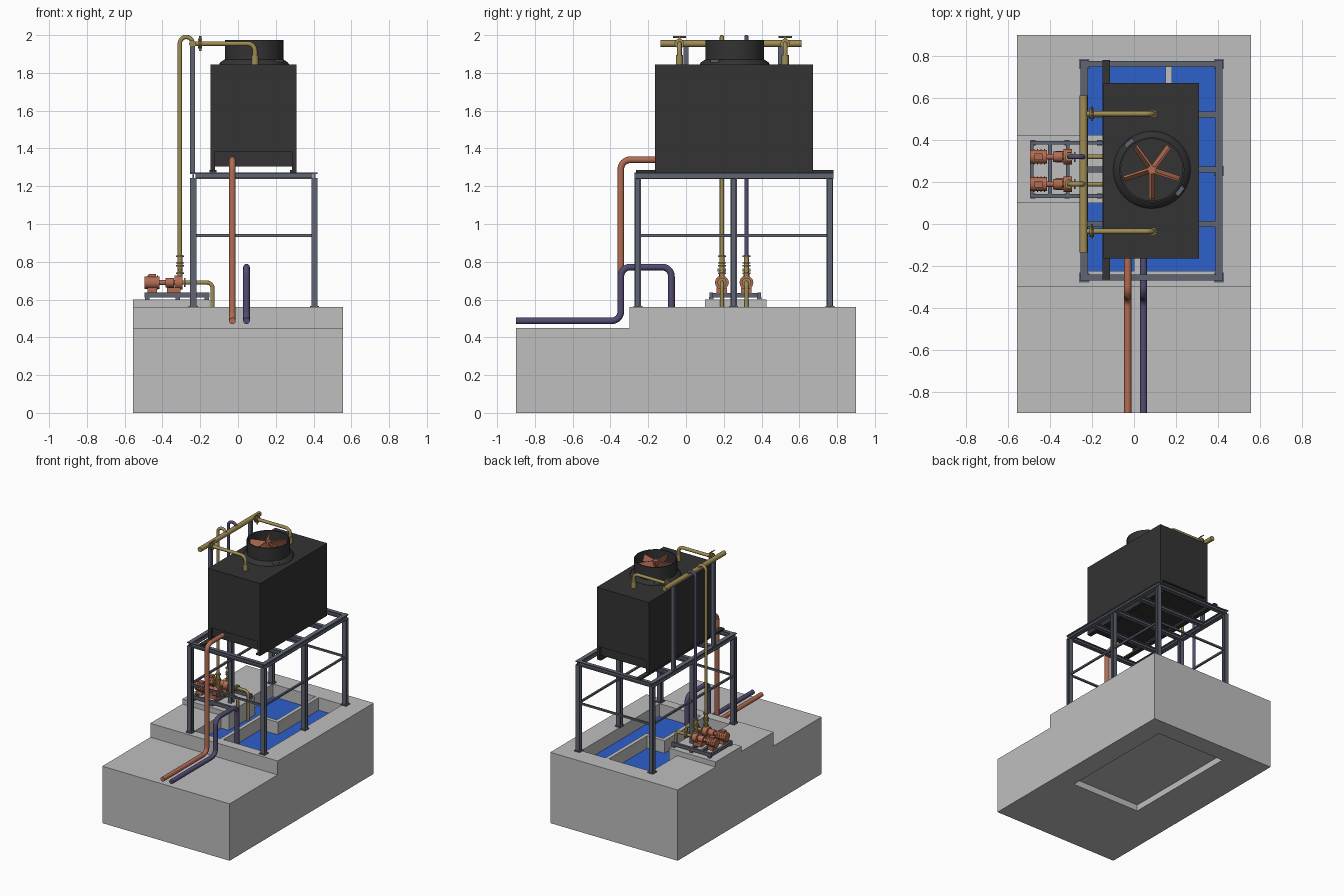
import bpy, bmesh, math
from mathutils import Vector, Matrix

if "Cube" in bpy.data.objects:
    bpy.data.objects.remove(bpy.data.objects["Cube"])

def mat(name, c):
    m = bpy.data.materials.new(name)
    m.diffuse_color = (*c, 1)
    m.use_nodes = True
    m.node_tree.nodes["Principled BSDF"].inputs["Base Color"].default_value = m.diffuse_color
    return m

CONCRETE = mat("concrete", (0.52, 0.52, 0.52))
DARK = mat("dark_casing", (0.033, 0.033, 0.033))
STEEL = mat("grey_steel", (0.115, 0.13, 0.17))
GOLD = mat("brass_pipe", (0.35, 0.27, 0.09))
COPPER = mat("copper", (0.45, 0.15, 0.085))
PURPLE = mat("purple_pipe", (0.09, 0.07, 0.17))
WATER = mat("blue_water", (0.026, 0.115, 0.6))

def finish(name, bm, m, smooth=False):
    bmesh.ops.recalc_face_normals(bm, faces=bm.faces)
    me = bpy.data.meshes.new(name)
    bm.to_mesh(me)
    bm.free()
    return add(name, me, m, smooth)

def add(name, me, m, smooth):
    me.materials.clear()
    me.materials.append(m)
    ob = bpy.data.objects.new(name, me)
    bpy.context.collection.objects.link(ob)
    if smooth:
        bpy.ops.object.select_all(action='DESELECT')
        ob.select_set(True)
        bpy.context.view_layer.objects.active = ob
        bpy.ops.object.shade_smooth_by_angle(angle=math.radians(40))
    return ob

def box(name, x, y, z, m):
    """Box from (min, max) pairs."""
    bm = bmesh.new()
    size = [b - a for a, b in (x, y, z)]
    mid = [(a + b) / 2 for a, b in (x, y, z)]
    bmesh.ops.create_cube(bm, size=1, matrix=Matrix.Translation(mid) @ Matrix.Diagonal((*size, 1)))
    return finish(name, bm, m)

def prism(name, pts, vec, m):
    """Polygon extruded along a vector."""
    bm = bmesh.new()
    f = bm.faces.new([bm.verts.new(p) for p in pts])
    r = bmesh.ops.extrude_face_region(bm, geom=[f])
    bmesh.ops.translate(bm, vec=vec, verts=[v for v in r["geom"] if isinstance(v, bmesh.types.BMVert)])
    return finish(name, bm, m)

def ibeam(name, a, b, w, h, m=STEEL, side=None):
    """I-section between two points; side is the flange direction."""
    a, b = Vector(a), Vector(b)
    d = (b - a).normalized()
    s = Vector(side) if side else Vector((d.y, -d.x, 0))
    u = s.cross(d)
    t, k = 0.007, 0.004
    half = [(-w/2, -h/2), (w/2, -h/2), (w/2, -h/2 + t), (k, -h/2 + t), (k, h/2 - t), (w/2, h/2 - t), (w/2, h/2)]
    prof = half + [(-w/2, h/2), (-w/2, h/2 - t), (-k, h/2 - t), (-k, -h/2 + t), (-w/2, -h/2 + t)]
    return prism(name, [a + s * p + u * q for p, q in prof], b - a, m)

def pipe(name, pts, r, m, bend=0.05):
    """Round pipe through points with rounded corners."""
    P = [Vector(p) for p in pts]
    path = [P[0]]
    for i in range(1, len(P) - 1):
        u, v = (P[i-1] - P[i]).normalized(), (P[i+1] - P[i]).normalized()
        c = P[i] + (u + v) * bend
        for k in range(9):
            t = k * math.pi / 16
            path.append(c - v * bend * math.cos(t) - u * bend * math.sin(t))
    path.append(P[-1])
    cu = bpy.data.curves.new(name, 'CURVE')
    cu.dimensions = '3D'
    cu.bevel_depth, cu.bevel_resolution, cu.use_fill_caps = r, 4, True
    sp = cu.splines.new('POLY')
    sp.points.add(len(path) - 1)
    for q, p in zip(sp.points, path):
        q.co = (*p, 1)
    ob = bpy.data.objects.new(name, cu)
    me = bpy.data.meshes.new_from_object(ob)
    bpy.data.objects.remove(ob)
    return add(name, me, m, True)

def rod(name, a, b, r, m):
    return pipe(name, [a, b], r, m)

def lathe(name, prof, centre, m):
    """Closed (radius, z) profile turned about z."""
    bm = bmesh.new()
    vs = [bm.verts.new((r, 0, z)) for r, z in prof]
    es = [bm.edges.new((vs[i], vs[(i + 1) % len(vs)])) for i in range(len(vs))]
    bmesh.ops.spin(bm, geom=vs + es, cent=(0, 0, 0), axis=(0, 0, 1), angle=2 * math.pi, steps=40)
    bmesh.ops.remove_doubles(bm, verts=bm.verts, dist=1e-5)
    bmesh.ops.translate(bm, vec=centre, verts=bm.verts)
    return finish(name, bm, m, True)

# Stepped concrete base, cut by the pool above and a shallow pocket below
base = prism("concrete_base", [(-0.557, y, z) for y, z in
             [(-0.9, 0), (0.9, 0), (0.9, 0.56), (-0.3, 0.56), (-0.3, 0.45), (-0.9, 0.45)]], (1.114, 0, 0), CONCRETE)
for nm, z in (("pool_cutter", (0.1, 0.8)), ("pocket_cutter", (-0.1, 0.05))):
    c = box(nm, (-0.22, 0.39), (-0.225, 0.75), z, CONCRETE)
    c.hide_render = True
    mod = base.modifiers.new(nm, 'BOOLEAN')
    mod.object, mod.operation, mod.solver = c, 'DIFFERENCE', 'EXACT'
    bpy.context.view_layer.objects.active = base
    bpy.ops.object.modifier_apply(modifier=nm)
    bpy.data.objects.remove(c)
box("pool_water", (-0.225, 0.395), (-0.23, 0.755), (0.2, 0.46), WATER)
# Cranked dividing wall and pump pad
prism("pool_divider", [(x, y, 0.3) for x, y in
      [(0, -0.23), (0.03, -0.23), (0.03, 0.24), (0.18, 0.24), (0.18, 0.755), (0.15, 0.755), (0.15, 0.27), (0, 0.27)]],
      (0, 0, 0.259), CONCRETE)
box("pump_pad", (-0.557, -0.15), (0.1, 0.425), (0.4, 0.6), CONCRETE)

# Steel stand
X, Y = (-0.237, 0.405), (-0.255, 0.252, 0.762)
for x in X:
    for y in Y:
        ibeam("stand_leg", (x, y, 0.56), (x, y, 1.24), 0.034, 0.034, side=(1, 0, 0))
        box("leg_foot", (x - 0.024, x + 0.024), (y - 0.024, y + 0.024), (0.56, 0.567), STEEL)
    ibeam("stand_side_beam", (x, -0.272, 1.255), (x, 0.78, 1.255), 0.034, 0.036)
    box("side_brace", (x - 0.007, x + 0.007), (-0.25, 0.76), (0.932, 0.946), STEEL)
for y in (-0.255, 0.0, 0.26, 0.52, 0.762):
    ibeam("stand_cross_beam", (-0.225, y, 1.255), (0.395, y, 1.255), 0.03, 0.034)
for y in (-0.255, 0.762):
    box("end_brace", (-0.23, 0.4), (y - 0.007, y + 0.007), (0.932, 0.946), STEEL)
box("tower_rail_left", (-0.15, -0.115), (-0.265, 0.78), (1.272, 1.287), DARK)
box("tower_rail_right", (0.275, 0.31), (-0.165, 0.67), (1.272, 1.287), DARK)

# Cooling tower casing with recessed ends at the bottom
box("tower_casing", (-0.145, 0.31), (-0.165, 0.672), (1.38, 1.845), DARK)
for x in ((-0.145, -0.122), (0.287, 0.31)):
    box("tower_side_skirt", x, (-0.165, 0.672), (1.287, 1.381), DARK)
prism("tower_sump", [(x, -0.145, z) for x, z in [(-0.122, 1.305), (0.287, 1.305), (0.287, 1.381), (-0.122, 1.381)]],
      (0, 0.797, 0), DARK)

# Fan cowl, blades and hub
fx, fy = 0.085, 0.258
lathe("fan_cowl", [(0.185, 1.843), (0.18, 1.855), (0.155, 1.872), (0.155, 1.975), (0.147, 1.975), (0.147, 1.85), (0.147, 1.843)],
      (fx, fy, 0), DARK)
for a in (130, -37):
    p = box("cowl_bracket", (0.148, 0.178), (-0.025, 0.025), (1.85, 1.87), STEEL)
    p.matrix_world = Matrix.Translation((fx, fy, 0)) @ Matrix.Rotation(math.radians(a), 4, 'Z')
for i in range(5):
    b = box("fan_blade", (0.012, 0.138), (-0.005, 0.005), (-0.027, 0.027), COPPER)
    b.matrix_world = (Matrix.Translation((fx, fy, 1.93)) @ Matrix.Rotation(math.radians(54 + 72 * i), 4, 'Z')
                      @ Matrix.Rotation(math.radians(20), 4, 'X'))
rod("fan_hub", (fx, fy, 1.845), (fx, fy, 1.96), 0.02, COPPER)

# Header pipe, its posts and two branches over the tower
hx, hz = -0.24, 1.955
rod("header_pipe", (hx, -0.135, hz), (hx, 0.612, hz), 0.019, GOLD)
for y in (0.0, 0.5):
    box("header_post", (hx - 0.013, hx + 0.013), (y - 0.014, y + 0.014), (1.27, 1.94), STEEL)
for y in (-0.035, 0.525):
    pipe("branch_pipe", [(hx, y, hz), (0.09, y, hz), (0.09, y, 1.84)], 0.0125, GOLD, 0.04)
    rod("branch_end", (0.09, y, 1.842), (0.09, y, 1.895), 0.019, GOLD)
    for x in (-0.212, -0.198):
        rod("branch_flange", (x, y, hz), (x + 0.008, y, hz), 0.026, GOLD)
    rod("valve_stem", (-0.2, y, hz - 0.04), (-0.2, y, hz + 0.04), 0.006, GOLD)
    rod("valve_handle", (-0.2, y - 0.035, hz + 0.035), (-0.2, y + 0.035, hz + 0.035), 0.004, GOLD)

# Pump skid
for y in (0.133, 0.387):
    box("skid_rail", (-0.495, -0.15), (y - 0.009, y + 0.009), (0.612, 0.637), STEEL)
for x in (-0.487, -0.4, -0.315):
    box("skid_cross_bar", (x - 0.009, x + 0.009), (0.125, 0.395), (0.612, 0.635), STEEL)
for x in (-0.48, -0.32, -0.165):
    for y in (0.133, 0.387):
        box("skid_foot", (x - 0.012, x + 0.012), (y - 0.012, y + 0.012), (0.6, 0.613), STEEL)

# Two pumps with suction and riser pipes
pz, px = 0.69, -0.308
for y, riser in ((0.19, GOLD), (0.32, PURPLE)):
    rod("pump_motor", (-0.495, y, pz), (-0.415, y, pz), 0.033, COPPER)
    for k in range(4):
        x = -0.48 + k * 0.017
        rod("motor_fin", (x, y, pz), (x + 0.005, y, pz), 0.037, COPPER)
    box("motor_box", (-0.475, -0.435), (y - 0.015, y + 0.015), (pz + 0.02, pz + 0.045), COPPER)
    rod("pump_shaft", (-0.42, y, pz), (-0.3, y, pz), 0.013, COPPER)
    rod("bearing_housing", (-0.385, y, pz), (-0.34, y, pz), 0.025, COPPER)
    rod("pump_volute", (-0.335, y, pz), (-0.295, y, pz), 0.037, COPPER)
    for x in ((-0.48, -0.43), (-0.375, -0.305)):
        box("pump_mount", x, (y - 0.028, y + 0.028), (0.635, 0.664), COPPER)
    pipe("suction_pipe", [(-0.3, y, pz), (-0.135, y, pz), (-0.135, y, 0.4)], 0.011, GOLD, 0.03)
    for x in (-0.285, -0.24, -0.23):
        rod("suction_flange", (x, y, pz), (x + 0.007, y, pz), 0.024, GOLD)
    rod("discharge_pipe", (px, y, pz), (px, y, 0.835), 0.013, GOLD)
    for z in (0.735, 0.775, 0.79, 0.825):
        rod("discharge_flange", (px, y, z), (px, y, z + 0.007), 0.021, GOLD)
    rod("discharge_valve", (px, y - 0.022, 0.757), (px, y + 0.022, 0.757), 0.008, GOLD)
    pipe("riser_pipe", [(px, y, 0.83), (px, y, 1.99), (hx, y, 1.99), (hx, y, hz)], 0.0115, riser, 0.034)

# Main supply and return pipes leaving at the front
pipe("copper_main", [(-0.03, -0.9, 0.487), (-0.03, -0.345, 0.487), (-0.03, -0.345, 1.34), (-0.03, -0.14, 1.34)], 0.0175, COPPER)
pipe("purple_main", [(0.045, -0.9, 0.487), (0.045, -0.345, 0.487), (0.045, -0.345, 0.772),
                     (0.045, -0.077, 0.772), (0.045, -0.077, 0.4)], 0.0175, PURPLE)
